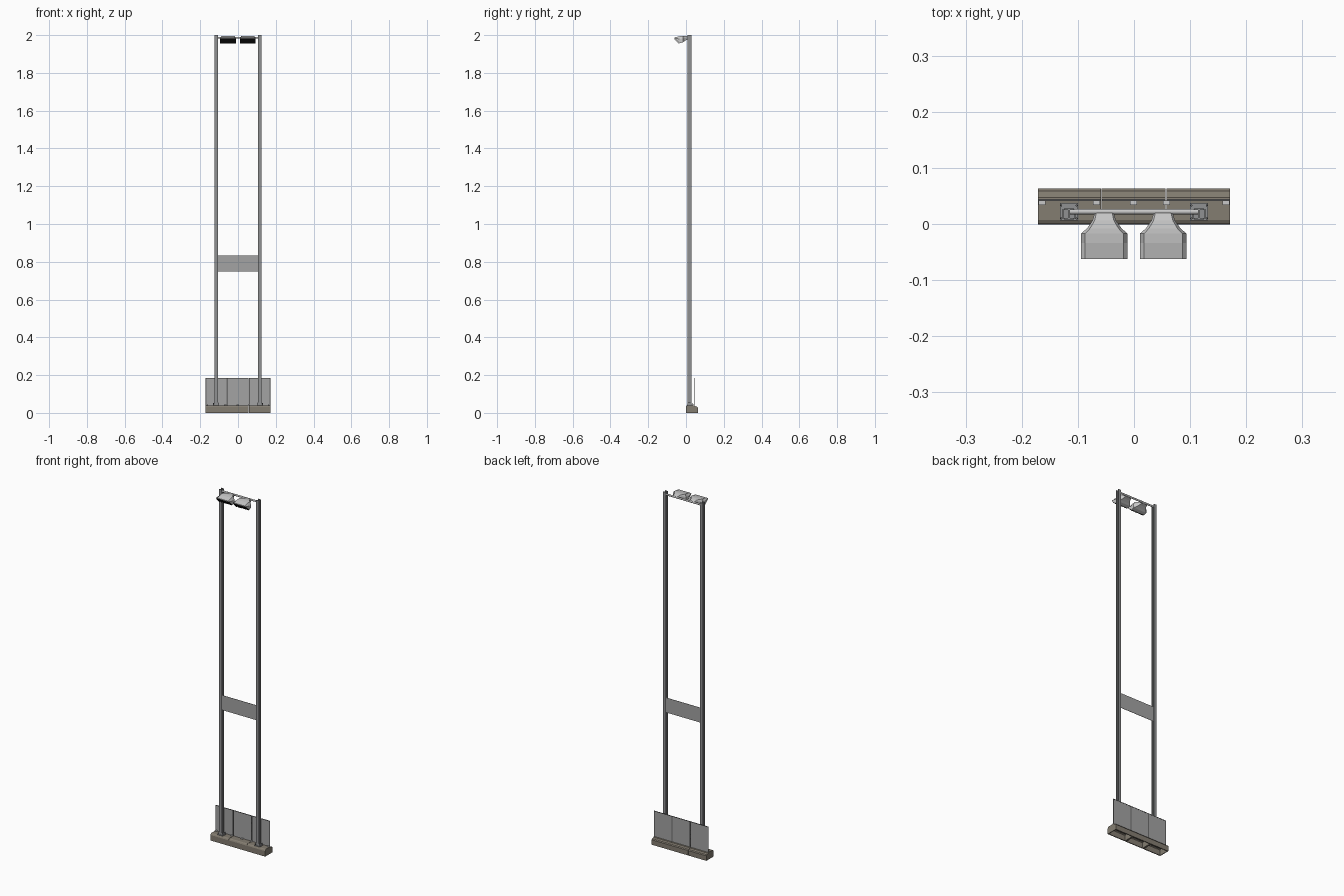
import bpy, bmesh, math
from mathutils import Vector

if "Cube" in bpy.data.objects:
    bpy.data.objects.remove(bpy.data.objects["Cube"])


def mat(name, r, g, b):
    m = bpy.data.materials.new(name)
    m.diffuse_color = (r, g, b, 1)
    m.use_nodes = True
    m.node_tree.nodes["Principled BSDF"].inputs["Base Color"].default_value = m.diffuse_color
    return m


CONCRETE = mat("brown grey concrete", 0.23, 0.205, 0.165)
STEEL = mat("steel grey", 0.28, 0.285, 0.29)
PANEL = mat("panel grey", 0.37, 0.37, 0.37)
FRAME = mat("dark frame grey", 0.15, 0.15, 0.15)
LIGHT = mat("light grey", 0.58, 0.58, 0.58)
BLACK = mat("lens black", 0.008, 0.008, 0.008)


def finish(name, bm, *mats):
    bmesh.ops.recalc_face_normals(bm, faces=bm.faces)
    me = bpy.data.meshes.new(name)
    bm.to_mesh(me)
    bm.free()
    for m in mats:
        me.materials.append(m)
    ob = bpy.data.objects.new(name, me)
    bpy.context.collection.objects.link(ob)
    return ob


def loft(name, rings, *mats):
    """Join equal rings of 3D points and cap both ends."""
    bm = bmesh.new()
    vr = [[bm.verts.new(p) for p in ring] for ring in rings]
    n = len(vr[0])
    for a, b in zip(vr, vr[1:]):
        for i in range(n):
            j = (i + 1) % n
            bm.faces.new((a[i], a[j], b[j], b[i]))
    bm.faces.new(vr[0])
    bm.faces.new(vr[-1])
    bm.normal_update()
    return finish(name, bm, *mats)


def box(name, x0, x1, y0, y1, z0, z1, m):
    ring = [(x0, y0), (x1, y0), (x1, y1), (x0, y1)]
    return loft(name, [[(x, y, z) for x, y in ring] for z in (z0, z1)], m)


def rod(name, p, q, r, m, sides=12):
    p, q = Vector(p), Vector(q)
    rot = (q - p).to_track_quat('Z', 'Y')
    ring = [rot @ Vector((r * math.cos(2 * math.pi * i / sides),
                          r * math.sin(2 * math.pi * i / sides), 0)) for i in range(sides)]
    ob = loft(name, [[c + v for v in ring] for c in (p, q)], m)
    for f in ob.data.polygons:
        f.use_smooth = len(f.vertices) == 4
    return ob


# hollow base blocks, open underneath
outer = [(-0.001, 0), (-0.001, 0.031), (0.002, 0.037), (0.007, 0.040), (0.044, 0.040),
         (0.047, 0.036), (0.059, 0.033), (0.063, 0.028), (0.063, 0)]
inner = [(0.058, 0), (0.058, 0.026), (0.042, 0.034), (0.008, 0.034), (0.004, 0.030), (0.004, 0)]
cuts = [-0.172, -0.058, 0.057, 0.172]
for i in range(3):
    a, b = cuts[i] + 0.0005, cuts[i + 1] - 0.0005
    loft(f"base_block_{i}", [[(x, y, z) for y, z in outer + inner] for x in (a, b)], CONCRETE)
    for k, (c, d) in enumerate([(a, a + 0.004), (b - 0.004, b)]):
        loft(f"base_end_wall_{i}_{k}", [[(x, y, z) for y, z in outer] for x in (c, d)], CONCRETE)

# upright panels with dark edge frames
for i in range(3):
    a, b = cuts[i] + 0.001, cuts[i + 1] - 0.001
    box(f"lower_panel_{i}", a, b, 0.042, 0.0435, 0.036, 0.184, PANEL)
    for k, x in enumerate((a, b - 0.003)):
        box(f"panel_side_frame_{i}_{k}", x, x + 0.003, 0.0412, 0.0443, 0.036, 0.185, FRAME)
    box(f"panel_top_frame_{i}", a, b, 0.0412, 0.0443, 0.182, 0.185, FRAME)
for i, x in enumerate((-0.164, -0.067, -0.001, 0.058, 0.164)):
    box(f"panel_clip_{i}", x - 0.006, x + 0.006, 0.034, 0.042, 0.040, 0.044, LIGHT)

# posts: H-section steel with foot plates, gussets and bolts
w, t, y0, y1 = 0.009, 0.003, 0.008, 0.028
h_sec = [(-w, y0), (w, y0), (w, y0 + t), (t / 2, y0 + t), (t / 2, y1 - t), (w, y1 - t),
         (w, y1), (-w, y1), (-w, y1 - t), (-t / 2, y1 - t), (-t / 2, y0 + t), (-w, y0 + t)]
for side, s in (("left", -1), ("right", 1)):
    cx = 0.116 * s
    loft(side + "_post", [[(cx + x, y, z) for x, y in h_sec] for z in (0.04, 2.0)], STEEL)
    box(side + "_foot_plate", cx - 0.016, cx + 0.016, 0.006, 0.037, 0.040, 0.044, STEEL)
    for k in (-1, 1):
        box(f"{side}_gusset_{k + 1}", cx + k * 0.0105 - 0.0015, cx + k * 0.0105 + 0.0015,
            0.010, 0.026, 0.044, 0.056, STEEL)
        for j, y in enumerate((0.010, 0.033)):
            rod(f"{side}_bolt_{k + 1}_{j}", (cx + k * 0.0135, y, 0.044),
                (cx + k * 0.0135, y, 0.052), 0.0018, FRAME, 6)

# middle panel between the posts
box("middle_panel", -0.116, 0.116, 0.0172, 0.0188, 0.748, 0.832, PANEL)

# top rail carrying the lamps
rod("lamp_rail", (-0.116, 0.022, 1.986), (0.116, 0.022, 1.986), 0.005, LIGHT)

# floodlights: (y, half width, low z, high z) along the housing
sections = [(0.020, 0.017, 1.982, 1.990), (0.006, 0.021, 1.976, 1.994), (-0.008, 0.031, 1.968, 1.996),
            (-0.017, 0.0415, 1.962, 1.996), (-0.034, 0.0415, 1.956, 1.994), (-0.062, 0.0415, 1.983, 1.987)]
for side, cx in (("left", -0.053), ("right", 0.052)):
    rings = []
    for y, h, lo, hi in sections:
        c = h * 0.82
        mid = lo + (hi - lo) * 0.6
        rings.append([(cx - h, y, lo), (cx + h, y, lo), (cx + h, y, mid),
                      (cx + c, y, hi), (cx - c, y, hi), (cx - h, y, mid)])
    lamp = loft(side + "_floodlight", rings, LIGHT, BLACK)
    for f in lamp.data.polygons:  # sloping lens faces forward and down
        if f.normal.y < -0.3 and f.normal.z < -0.3:
            f.material_index = 1
    # lens ribs
    for k in range(7):
        x = cx - 0.036 + k * 0.012
        ring = [(-0.036, 1.9565), (-0.060, 1.980), (-0.062, 1.979), (-0.038, 1.955)]
        loft(f"{side}_lens_rib_{k}", [[(x + d, y, z) for y, z in ring] for d in (-0.003, 0.003)], BLACK)
